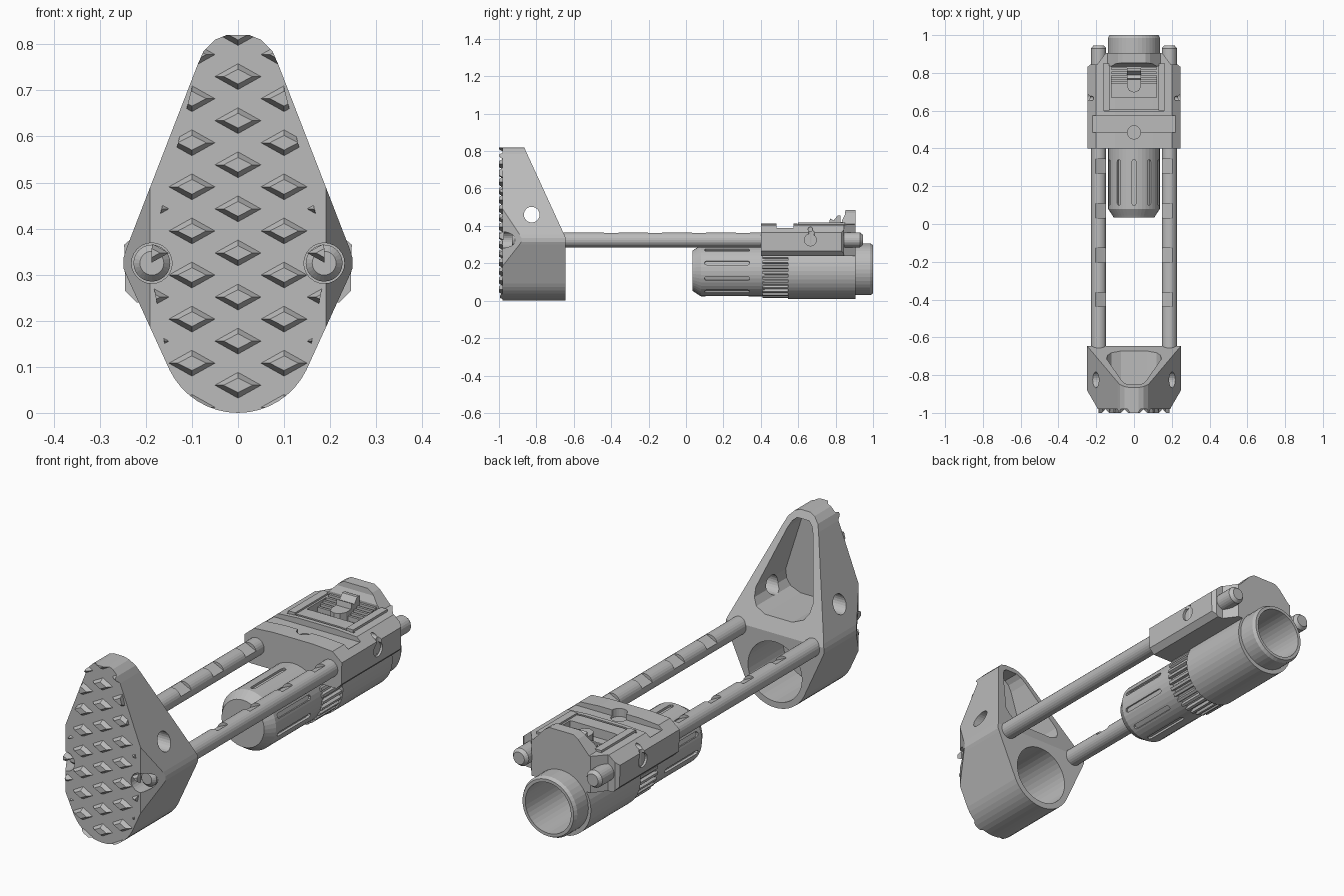
import bpy, bmesh
from math import sin, cos, pi, radians
from mathutils import Matrix, Vector

if "Cube" in bpy.data.objects:
    bpy.data.objects.remove(bpy.data.objects["Cube"], do_unlink=True)

grey = bpy.data.materials.new("plain_grey")
grey.use_nodes = True
grey.diffuse_color = (0.5, 0.5, 0.5, 1)
grey.node_tree.nodes["Principled BSDF"].inputs["Base Color"].default_value = (0.5, 0.5, 0.5, 1)


def finish(name, bm):
    bmesh.ops.recalc_face_normals(bm, faces=bm.faces)
    mesh = bpy.data.meshes.new(name)
    bm.to_mesh(mesh)
    bm.free()
    ob = bpy.data.objects.new(name, mesh)
    bpy.context.collection.objects.link(ob)
    mesh.materials.append(grey)
    return ob


def loft(bm, rings):
    loops = [[bm.verts.new(p) for p in ring] for ring in rings]
    n = len(loops[0])
    for a, b in zip(loops, loops[1:]):
        for i in range(n):
            bm.faces.new((a[i], a[(i + 1) % n], b[(i + 1) % n], b[i]))
    bm.faces.new(loops[0])
    bm.faces.new(loops[-1])


def prism(name, pts, axis, lo, hi):
    place = {"x": lambda a, b, t: (t, a, b),
             "y": lambda a, b, t: (a, t, b),
             "z": lambda a, b, t: (a, b, t)}[axis]
    bm = bmesh.new()
    loft(bm, [[place(a, b, t) for a, b in pts] for t in (lo, hi)])
    return finish(name, bm)


def box(name, x, y, z):
    return prism(name, [(x[0], y[0]), (x[1], y[0]), (x[1], y[1]), (x[0], y[1])], "z", *z)


def circle(a, b, r, n=40):
    return [(a + r * cos(2 * pi * i / n), b + r * sin(2 * pi * i / n)) for i in range(n)]


def lathe(name, profile, x, z, n=40):
    # Profile is a list of (y, radius) around an axis along y
    bm = bmesh.new()
    loft(bm, [[(px, y, pz) for px, pz in circle(x, z, r, n)] for y, r in profile])
    return finish(name, bm)


def mirror(half):
    return half + [(-x, z) for x, z in reversed(half) if x > 0]


def boolean(ob, tool, op="DIFFERENCE"):
    mod = ob.modifiers.new("cut", "BOOLEAN")
    mod.operation = op
    mod.solver = "EXACT"
    mod.object = tool
    bpy.context.view_layer.objects.active = ob
    bpy.ops.object.modifier_apply(modifier=mod.name)
    bpy.data.objects.remove(tool, do_unlink=True)


ROD_X, ROD_Z = 0.187, 0.325
TUBE_Z = 0.16
SIDES = ((1, "left"), (-1, "right"))

# Butt pad: kite outline, sloped back, chamfered front corners
arc = [(0.165 * sin(radians(a)), 0.165 - 0.165 * cos(radians(a))) for a in range(0, 66, 8)]
outline = mirror(arc + [(0.243, 0.3), (0.249, 0.315), (0.249, 0.335), (0.243, 0.355),
                        (0.088, 0.755), (0.075, 0.785), (0.05, 0.81), (0.025, 0.82)])
pad = prism("butt_pad", outline, "y", -0.98, -0.645)
boolean(pad, prism("slope", [(-1.1, -0.1), (-0.645, -0.1), (-0.645, 0.34), (-0.87, 0.83),
                             (-1.1, 0.83)], "x", -1, 1), "INTERSECT")
boolean(pad, prism("corners", [(0.185, -0.99), (0.249, -0.88), (0.3, -0.88), (0.3, -0.5), (-0.3, -0.5),
                               (-0.3, -0.88), (-0.249, -0.88), (-0.185, -0.99)], "z", -1, 1), "INTERSECT")

# Hollows in the back of the pad, rod sockets and cross hole
hollow = mirror([(0.07, 0.4), (0.12, 0.42), (0.14, 0.45), (0.145, 0.49),
                 (0.065, 0.74), (0.05, 0.77), (0.03, 0.787)])
boolean(pad, prism("hollow", hollow, "y", -0.93, -0.5))
boolean(pad, prism("tube_pocket", circle(0, 0.165, 0.137), "y", -0.9, -0.5))
boolean(pad, prism("cross_hole", circle(-0.825, 0.46, 0.042, 24), "x", -1, 1))
for s, side in SIDES:
    boolean(pad, prism("socket", circle(s * ROD_X, ROD_Z, 0.044, 24), "y", -1.1, -0.8))

# Raised diamond tread on the front of the pad
bm = bmesh.new()
PITCH = 0.0957
for col in range(-2, 3):
    for row in range(-1, 10):
        cx, cz = col * 0.1, 0.06 + (row + 0.5 * (col % 2)) * PITCH
        rings = []
        for y, w, h in ((-0.972, 0.05, 0.028), (-0.98, 0.05, 0.028), (-1.0, 0.031, 0.016)):
            rings.append([(cx + w, y, cz), (cx, y, cz + h), (cx - w, y, cz), (cx, y, cz - h)])
        loft(bm, rings)
tread = finish("diamond_tread", bm)
clip = [(max(-0.188, min(0.188, x)), z) for x, z in outline]
boolean(tread, prism("tread_clip", clip, "y", -1.1, -0.9), "INTERSECT")

# Guide rods with flat notches along the upper inner side
for s, side in SIDES:
    rod = lathe(side + "_guide_rod", [(-0.93, 0.026), (-0.915, 0.04), (0.93, 0.04), (0.945, 0.028)],
                s * ROD_X, ROD_Z, 24)
    for i in range(4):
        y = -0.4 + i * 0.235
        notch = box("notch", (-0.08, 0.08), (y - 0.038, y + 0.038), (0.026, 0.1))
        notch.data.transform(Matrix.Translation((s * ROD_X, 0, ROD_Z)) @ Matrix.Rotation(-s * 0.45, 4, "Y"))
        boolean(rod, notch)

# Front grip barrel with ten long round-ended slots
barrel = lathe("slotted_barrel", [(0.035, 0.108), (0.045, 0.114), (0.08, 0.137), (0.42, 0.137)], 0, TUBE_Z)
slot = ([(0.011 * cos(a), 0.33 + 0.011 * sin(a)) for a in (0, pi / 4, pi / 2, 3 * pi / 4, pi)] +
        [(0.011 * cos(a), 0.11 + 0.011 * sin(a)) for a in (pi, 5 * pi / 4, 3 * pi / 2, 7 * pi / 4, 0)])
for i in range(10):
    cutter = prism("slot", slot, "z", 0.126, 0.2)
    cutter.data.transform(Matrix.Translation((0, 0, TUBE_Z)) @ Matrix.Rotation(i * pi / 5, 4, "Y"))
    boolean(barrel, cutter)

# Ribbed ring
TEETH = 30
ribs = []
for i in range(TEETH):
    for off, r in ((0, 0.133), (0.3, 0.133), (0.45, 0.146), (0.85, 0.146)):
        a = 2 * pi * (i + off) / TEETH
        ribs.append((r * cos(a), TUBE_Z + r * sin(a)))
prism("ribbed_ring", ribs, "y", 0.41, 0.55)

# Rear barrel with open tube end
rear = lathe("rear_barrel", [(0.545, 0.151), (0.905, 0.151)], 0, TUBE_Z)
bore = circle(0, 0.168, 0.116)
boolean(rear, prism("bore", bore, "y", 0.6, 1.1))
tube = lathe("tube_end", [(0.85, 0.138), (0.985, 0.138), (1.0, 0.13)], 0, 0.168)
boolean(tube, prism("bore", bore, "y", 0.5, 1.1))

# Upper housing: wings over the rods, tapered rear
section = mirror([(0.12, 0.24), (0.22, 0.24), (0.245, 0.265), (0.247, 0.365), (0.2, 0.405), (0.1, 0.412)])
housing = prism("upper_housing", section, "y", 0.4, 0.905)
plan = mirror([(0.15, 0.905), (0.195, 0.845), (0.23, 0.845), (0.26, 0.82), (0.26, 0.39)])
boolean(housing, prism("plan", plan, "z", 0, 1), "INTERSECT")
boolean(housing, prism("bore", bore, "y", 0.6, 1.1))
boolean(housing, box("cross_groove", (-0.22, 0.22), (0.485, 0.575), (0.385, 0.5)))
boolean(housing, box("sight_pocket", (-0.12, 0.12), (0.67, 0.84), (0.37, 0.5)))
boolean(housing, box("thin_groove", (-0.17, 0.17), (0.595, 0.605), (0.4, 0.5)))
boolean(housing, prism("detent", circle(0, 0.485, 0.035, 20), "z", 0.375, 0.5))
for s, side in SIDES:
    ends = sorted((s * 0.235, s * 0.3))
    boolean(housing, prism("screw_recess", circle(0.665, 0.325, 0.032, 24), "x", *ends))
    boolean(housing, prism("pin_hole", circle(0.665, 0.382, 0.012, 16), "x", *sorted((s * 0.2, s * 0.3))))
    boolean(housing, prism("edge_notch", circle(s * 0.25, 0.67, 0.017, 16), "z", 0.3, 0.5))
    # Side rails beside the pocket
    box(side + "_rail", sorted((s * 0.13, s * 0.165)), (0.6, 0.85), (0.4, 0.418))

# Rear hump
hump = mirror([(0.1, 0.3), (0.15, 0.3), (0.15, 0.4), (0.085, 0.47), (0.06, 0.485)])
rear_hump = prism("rear_hump", hump, "y", 0.83, 0.905)
boolean(rear_hump, prism("hump_side", [(0.85, 0.2), (0.91, 0.2), (0.91, 0.6), (0.862, 0.6), (0.85, 0.46),
                                       (0.835, 0.43)], "x", -1, 1), "INTERSECT")
boolean(rear_hump, prism("bore", bore, "y", 0.6, 1.1))

# Stepped ridges and centre latch in the pocket
for i in range(5):
    y = 0.745 + i * 0.02
    box("ridge_%d" % (i + 1), (-0.118, 0.118), (y, y + 0.012), (0.36, 0.392 + i * 0.007))
latch = [(-0.038, 0.83), (-0.038, 0.73), (-0.025, 0.705), (0, 0.695), (0.025, 0.705), (0.038, 0.73), (0.038, 0.83)]
prism("latch_plate", latch, "z", 0.36, 0.415)
prism("latch_tab", [(0.765, 0.41), (0.825, 0.41), (0.825, 0.455), (0.81, 0.455), (0.79, 0.43), (0.77, 0.44)],
      "x", -0.038, 0.038)
